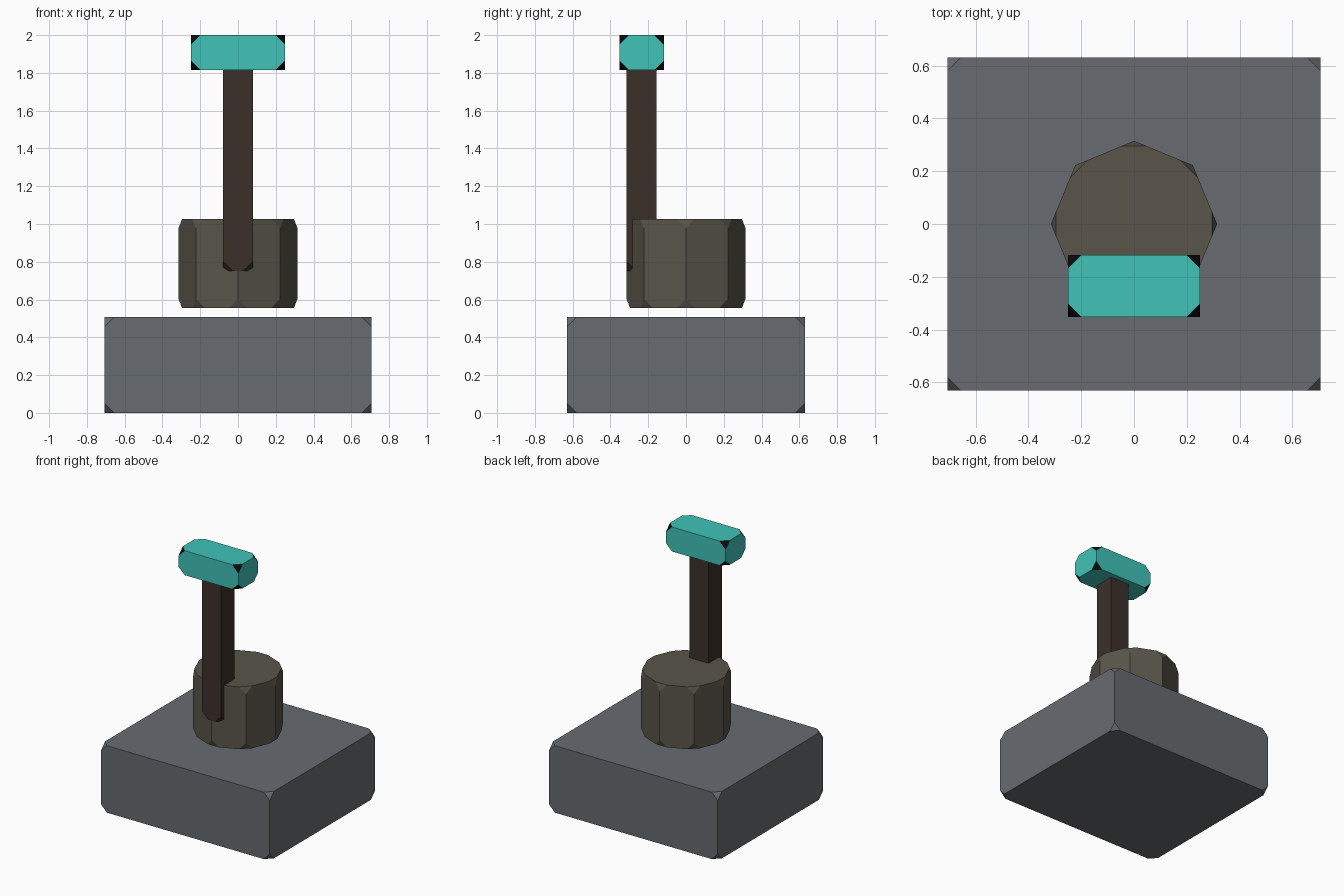
import bpy
import bmesh
from math import radians
from mathutils import Matrix

if "Cube" in bpy.data.objects:
    bpy.data.objects.remove(bpy.data.objects["Cube"])


def material(name, rgb):
    mat = bpy.data.materials.new(name)
    mat.diffuse_color = (*rgb, 1)
    mat.use_nodes = True
    mat.node_tree.nodes["Principled BSDF"].inputs["Base Color"].default_value = mat.diffuse_color
    return mat


def finish(name, bm, mats, cut):
    # Chip every corner with a small flat facet
    old_size = min(f.calc_area() for f in bm.faces)
    res = bmesh.ops.bevel(bm, geom=bm.verts[:], offset=cut, offset_type='OFFSET',
                          segments=1, profile=0.5, affect='VERTICES')
    bmesh.ops.recalc_face_normals(bm, faces=bm.faces[:])
    if len(mats) > 1:
        for f in bm.faces:
            if len(f.verts) == 3 and f.calc_area() < old_size:
                f.material_index = 1
    mesh = bpy.data.meshes.new(name)
    bm.to_mesh(mesh)
    bm.free()
    for m in mats:
        mesh.materials.append(m)
    obj = bpy.data.objects.new(name, mesh)
    bpy.context.collection.objects.link(obj)
    return obj


def box(name, lo, hi, mats, cut=0.05):
    bm = bmesh.new()
    size = [h - l for l, h in zip(lo, hi)]
    mid = [(h + l) / 2 for l, h in zip(lo, hi)]
    bmesh.ops.create_cube(bm, size=1, matrix=Matrix.Translation(mid) @ Matrix.Diagonal((*size, 1)))
    return finish(name, bm, mats, cut)


def drum(name, sides, radius, z0, z1, mats, cut=0.05):
    bm = bmesh.new()
    bmesh.ops.create_cone(bm, cap_ends=True, segments=sides, radius1=radius, radius2=radius,
                          depth=z1 - z0, matrix=Matrix.Translation((0, 0, (z0 + z1) / 2)))
    return finish(name, bm, mats, cut)


stone = material("stone", (0.135, 0.146, 0.16))
bronze = material("bronze", (0.10, 0.09, 0.068))
wood = material("dark_wood", (0.045, 0.03, 0.023))
teal = material("teal", (0.052, 0.55, 0.48))
black = material("black", (0.003, 0.003, 0.003))

# Base block, pivot drum, lever arm and coloured grip
box("base", (-0.707, -0.63, 0), (0.707, 0.63, 0.507), [stone])
drum("pivot_drum", 8, 0.315, 0.555, 1.027, [bronze])
box("lever_arm", (-0.079, -0.315, 0.752), (0.079, -0.157, 1.87), [wood])
box("grip", (-0.25, -0.353, 1.815), (0.25, -0.117, 2.0), [teal, black])
